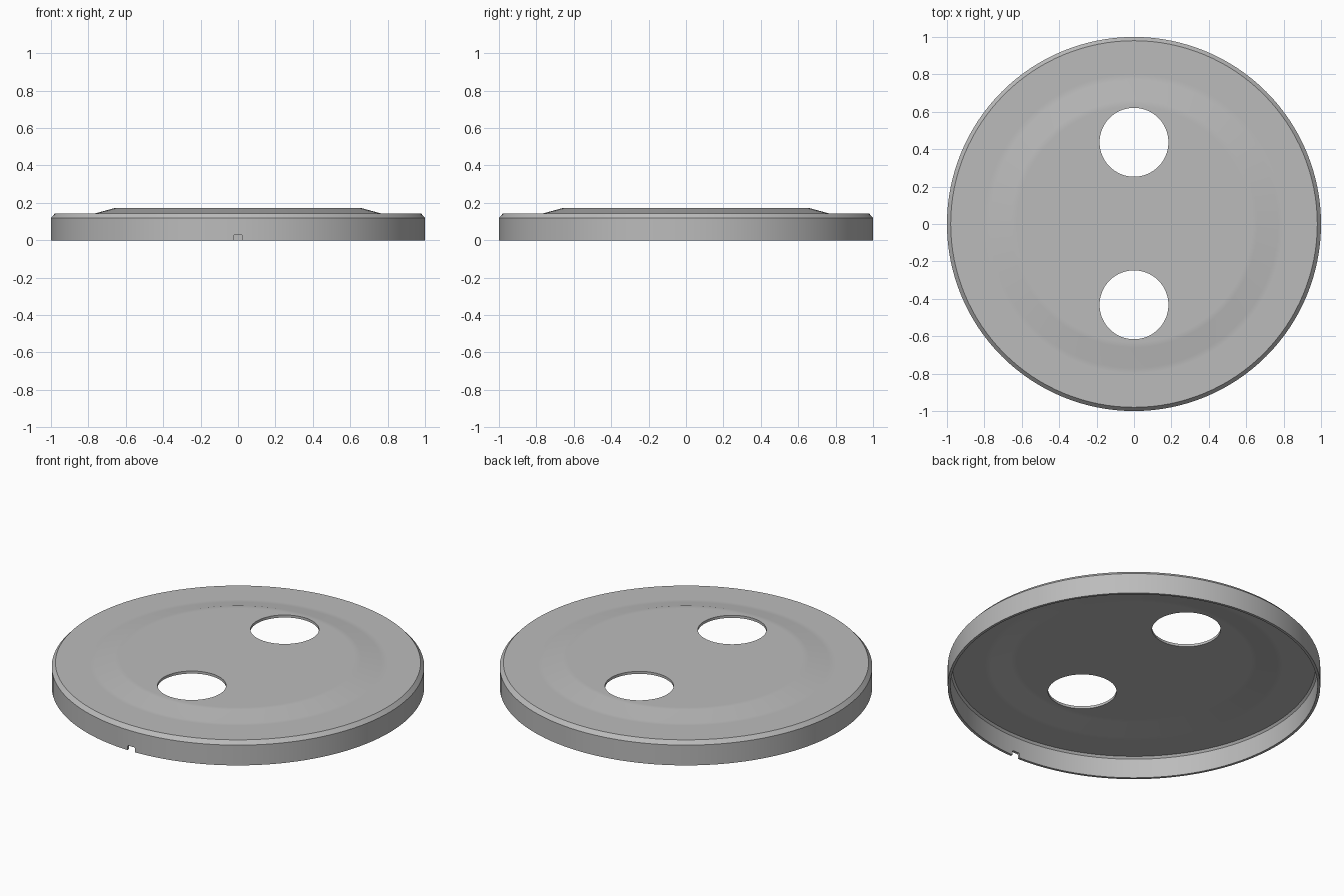
import bpy
import bmesh
from math import pi
from mathutils import Matrix, Vector

if "Cube" in bpy.data.objects:
    bpy.data.objects.remove(bpy.data.objects["Cube"])

SEGMENTS = 128
WALL = 0.015

grey = bpy.data.materials.new("satin grey")
grey.use_nodes = True
grey.diffuse_color = (0.5, 0.5, 0.5, 1)
grey.node_tree.nodes["Principled BSDF"].inputs["Base Color"].default_value = (0.5, 0.5, 0.5, 1)


def make_object(name, bm):
    bmesh.ops.recalc_face_normals(bm, faces=bm.faces)
    mesh = bpy.data.meshes.new(name)
    bm.to_mesh(mesh)
    bm.free()
    mesh.materials.append(grey)
    obj = bpy.data.objects.new(name, mesh)
    bpy.context.collection.objects.link(obj)
    return obj


def cut(target, cutter):
    cutter.hide_render = True
    mod = target.modifiers.new(cutter.name, "BOOLEAN")
    mod.operation = "DIFFERENCE"
    mod.solver = "EXACT"
    mod.object = cutter
    bpy.context.view_layer.objects.active = target
    bpy.ops.object.modifier_apply(modifier=mod.name)
    bpy.data.objects.remove(cutter)


# Lid: skirt, chamfer, flat border and raised centre, as one revolved shell
outer = [(1, 0), (1, 0.12), (0.98, 0.142), (0.8, 0.142), (0.77, 0.142),
         (0.66, 0.172), (0.63, 0.172)]
inner = [(0.63, 0.172 - WALL), (0.66, 0.172 - WALL), (0.77, 0.142 - WALL),
         (0.8, 0.142 - WALL), (0.975, 0.142 - WALL), (1 - WALL, 0.115), (1 - WALL, 0)]
bm = bmesh.new()
profile = [bm.verts.new((r, 0, z)) for r, z in outer + inner]
edges = [bm.edges.new((a, b)) for a, b in zip(profile, profile[1:] + profile[:1])
         if a is not profile[len(outer) - 1]]
bmesh.ops.spin(bm, geom=profile + edges, cent=(0, 0, 0), axis=(0, 0, 1),
               angle=2 * pi, steps=SEGMENTS, use_merge=False)
bmesh.ops.remove_doubles(bm, verts=bm.verts, dist=0.0005)
bmesh.ops.holes_fill(bm, edges=[e for e in bm.edges if e.is_boundary], sides=0)
lid = make_object("lid", bm)

# Two round holes through the raised centre
for y in (0.437, -0.432):
    bm = bmesh.new()
    bmesh.ops.create_cone(bm, cap_ends=True, segments=96, radius1=0.184, radius2=0.184,
                          depth=0.4, matrix=Matrix.Translation((0, y, 0.17)))
    cut(lid, make_object("hole_cutter", bm))

# Small notch with rounded top corners in the front of the skirt
bm = bmesh.new()
bmesh.ops.create_cube(bm, size=1, matrix=Matrix.Translation((0, -1, 0))
                      @ Matrix.Diagonal((0.05, 0.1, 0.056, 1)))
corners = [e for e in bm.edges if abs((e.verts[0].co - e.verts[1].co).normalized().dot(Vector((0, 1, 0)))) > 0.9]
bmesh.ops.bevel(bm, geom=corners, offset=0.008, segments=4, profile=0.5, affect="EDGES")
cut(lid, make_object("notch_cutter", bm))

# Smooth shading with crisp chamfer and hole edges
bpy.ops.object.select_all(action="DESELECT")
lid.select_set(True)
bpy.context.view_layer.objects.active = lid
bpy.ops.object.shade_smooth_by_angle(angle=pi / 6)
